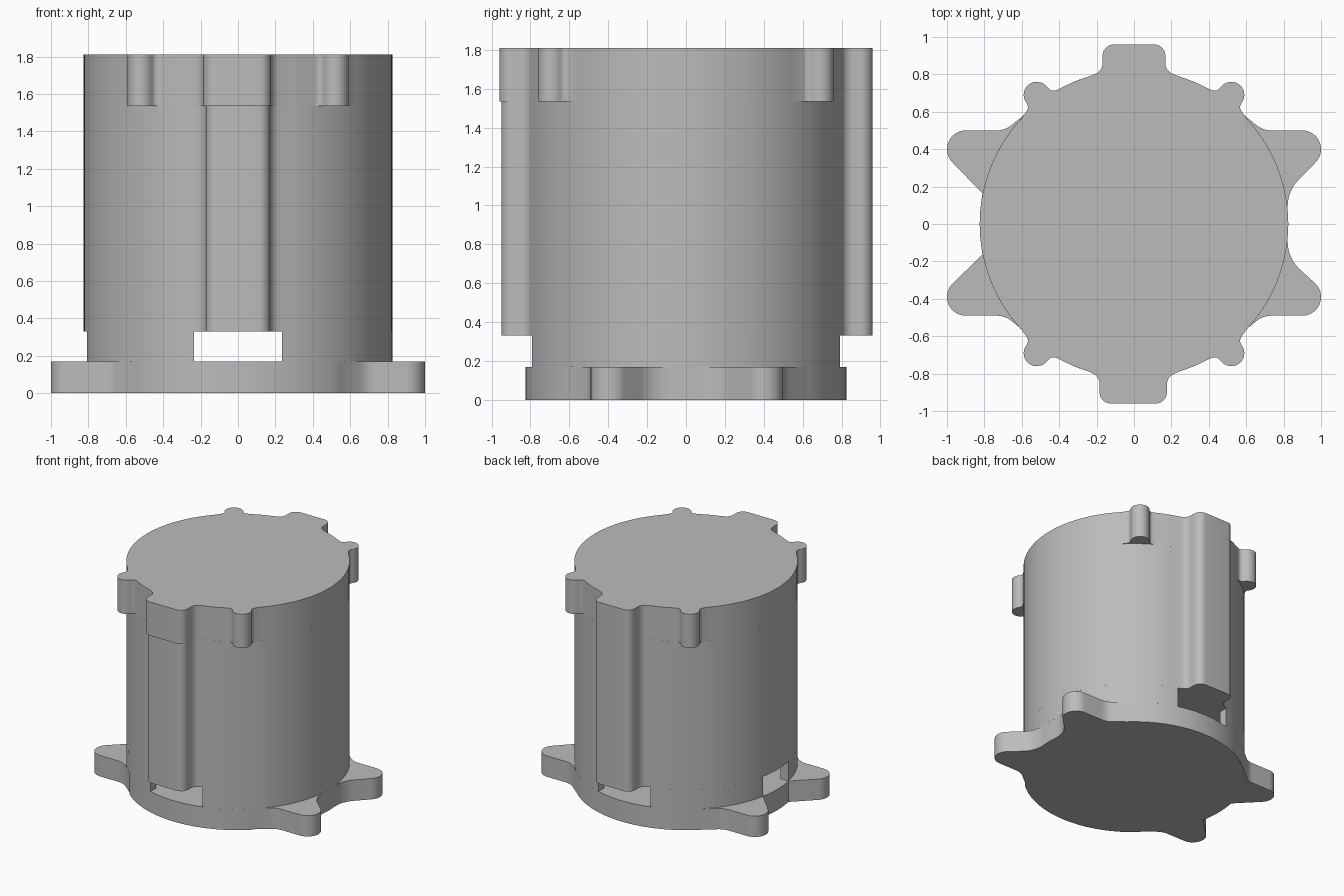
import bpy, bmesh, math
from mathutils import Vector

if "Cube" in bpy.data.objects:
    bpy.data.objects.remove(bpy.data.objects["Cube"])

R = 0.825          # body radius
INNER = 0.755      # cavity radius behind the vents
Z_BASE, Z_VENT, Z_CAP, Z_TOP = 0.17, 0.33, 1.535, 1.81

grey = bpy.data.materials.new("housing_grey")
grey.diffuse_color = (0.5, 0.5, 0.5, 1)
grey.use_nodes = True
grey.node_tree.nodes["Principled BSDF"].inputs["Base Color"].default_value = grey.diffuse_color


def prism(name, pts, z0, z1):
    """Extrude a closed outline between two heights."""
    bm = bmesh.new()
    face = bm.faces.new([bm.verts.new((p[0], p[1], z0)) for p in pts])
    up = bmesh.ops.extrude_face_region(bm, geom=[face])["geom"]
    bmesh.ops.translate(bm, vec=(0, 0, z1 - z0),
                        verts=[v for v in up if isinstance(v, bmesh.types.BMVert)])
    bmesh.ops.recalc_face_normals(bm, faces=bm.faces)
    mesh = bpy.data.meshes.new(name)
    bm.to_mesh(mesh)
    bm.free()
    mesh.materials.append(grey)
    ob = bpy.data.objects.new(name, mesh)
    bpy.context.collection.objects.link(ob)
    bpy.ops.object.select_all(action='DESELECT')
    ob.select_set(True)
    bpy.context.view_layer.objects.active = ob
    bpy.ops.object.shade_smooth_by_angle(angle=math.radians(32))
    return ob


def arc(cx, cy, r, a0, a1, n):
    return [(cx + r * math.cos(a0 + (a1 - a0) * i / n),
             cy + r * math.sin(a0 + (a1 - a0) * i / n)) for i in range(n + 1)]


def rounded(corners, n=6):
    """Open path of (x, y[, radius]) corners with the given corners rounded."""
    out = []
    for i, c in enumerate(corners):
        p = Vector(c[:2])
        r = c[2] if len(c) > 2 else 0
        if not r:
            out.append(tuple(p))
            continue
        u = (Vector(corners[i - 1][:2]) - p).normalized()
        v = (Vector(corners[i + 1][:2]) - p).normalized()
        half = u.angle(v) / 2
        centre = p + (u + v).normalized() * (r / math.sin(half))
        d = r / math.tan(half)
        s, e = p + u * d - centre, p + v * d - centre
        for k in range(n + 1):
            w = s.lerp(e, k / n).normalized() * r
            out.append(tuple(centre + w))
    return out


def flip(path, sx, sy):
    """Mirror a path, keeping it counter-clockwise."""
    q = [(x * sx, y * sy) for x, y in path]
    return q[::-1] if sx * sy < 0 else q


def angle(p):
    return math.atan2(p[1], p[0]) % math.tau


def outline(features):
    """Circle of radius R interrupted by the projecting features."""
    fs = sorted(features, key=lambda f: angle(f[0]))
    pts = []
    for i, f in enumerate(fs):
        pts += f
        a0, a1 = angle(f[-1]), angle(fs[(i + 1) % len(fs)][0])
        if a1 < a0:
            a1 += math.tau
        n = max(2, int((a1 - a0) / math.radians(3)))
        pts += arc(0, 0, R, a0, a1, n)[1:-1]
    return pts


def rib(half, y, shift=0):
    f = 0.06
    return rounded([(0.235, 0.791), (half + shift, 0.82, f), (half + shift, y, f),
                    (-half + shift, y, f), (-half + shift, 0.82, f), (-0.235, 0.791)])


# base plate with four mounting lugs
lug_tip = arc(0.9, 0.4, 0.1, -math.pi / 4, math.pi / 2, 14)
lug_end = [(0.69, 0.5, 0.13), (0.57, 0.597)]
lug_right = rounded([(0.821, 0.08), (0.825, 0.18, 0.2)] + lug_tip + lug_end)
lug_left = rounded([(0.81, 0.163)] + lug_tip + lug_end)
lugs = [flip(lug_right, 1, s) for s in (1, -1)] + [flip(lug_left, -1, s) for s in (1, -1)]
lugs = [[(x, y + (0.01 if y < -0.3 else 0)) for x, y in f] for f in lugs]
prism("base_plate", outline(lugs), 0, Z_BASE)


# thin wall sections left between the front, back and left vents
def wall(name, a0, w0, a1, w1):
    """Wall from vent centred at a0 (half width w0) to vent at a1 (half width w1)."""
    def ring(r):
        return arc(0, 0, r, a0 + math.asin(w0 / r), a1 - math.asin(w1 / r), 40)
    prism(name, ring(R) + ring(INNER)[::-1], Z_BASE, Z_VENT)


FB, LEFT = 0.235, 0.165
wall("vent_wall_right", -math.pi / 2, FB, math.pi / 2, FB)
wall("vent_wall_back_left", math.pi / 2, FB, math.pi, LEFT)
wall("vent_wall_front_left", math.pi, LEFT, 1.5 * math.pi, FB)

# main body with a front and a back rib
back_rib = rib(0.168, 0.96)
prism("body", outline([back_rib, flip(rib(0.172, 0.95), 1, -1)]), Z_VENT, Z_CAP)

# top section: ribs plus four small round nubs
nub = rounded([(0.60, 0.566), (0.56, 0.625, 0.035)]
              + arc(0.52, 0.69, 0.07, math.radians(-30), math.radians(140), 16)
              + [(0.44, 0.705, 0.035), (0.39, 0.727)])
nubs = [flip(nub, sx, sy) for sx in (1, -1) for sy in (1, -1)]
prism("top_section", outline(nubs + [back_rib, flip(rib(0.18, 0.96, -0.004), 1, -1)]),
      Z_CAP, Z_TOP)
